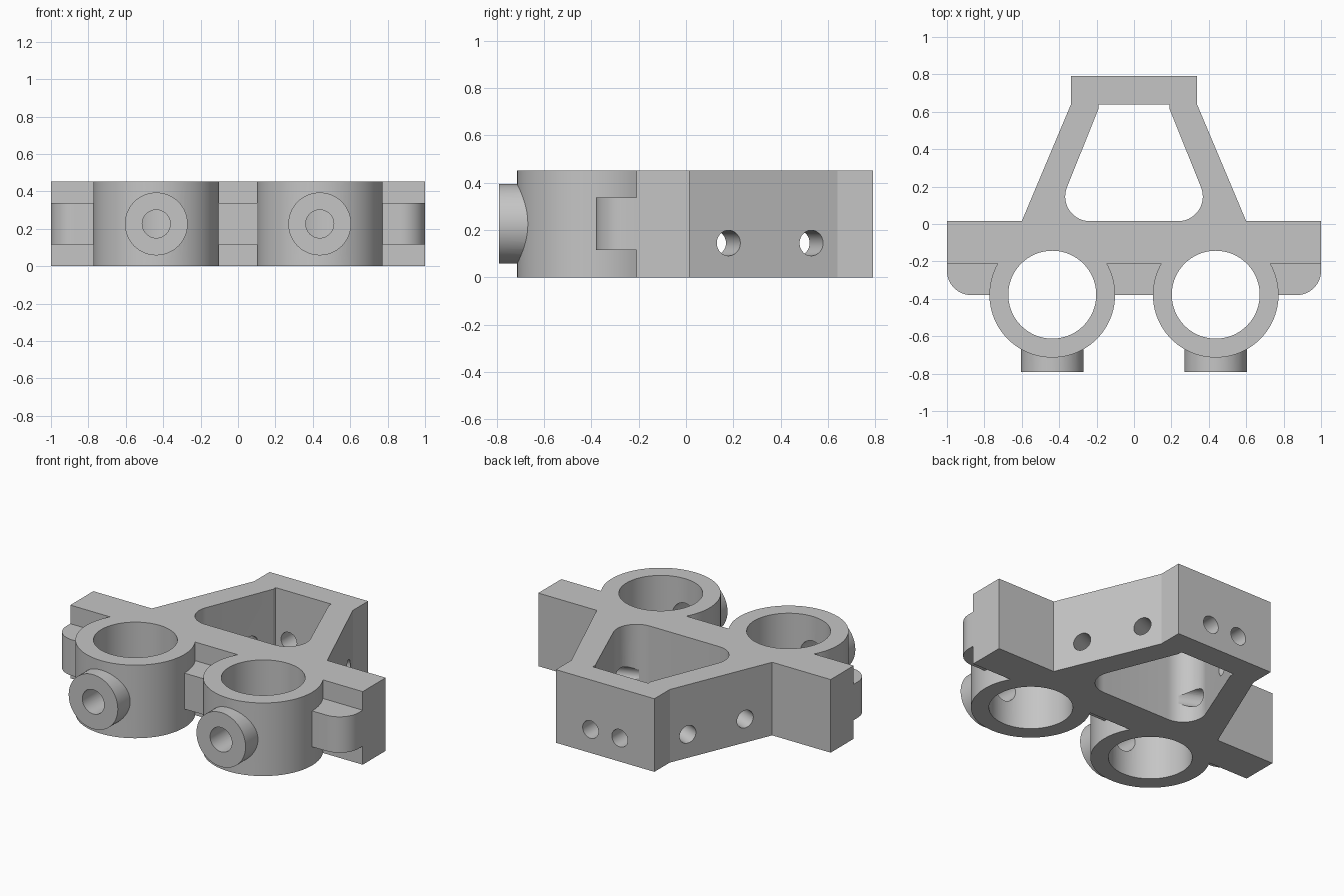
import bpy, bmesh, math
from mathutils import Vector

if "Cube" in bpy.data.objects:
    bpy.data.objects.remove(bpy.data.objects["Cube"])

H = 0.452            # body height
MID = H / 2
RING_X, RING_Y = 0.437, -0.378

grey = bpy.data.materials.new("plain grey")
grey.diffuse_color = (0.56, 0.56, 0.56, 1)
grey.use_nodes = True
grey.node_tree.nodes["Principled BSDF"].inputs["Base Color"].default_value = grey.diffuse_color


def finish(bm, name):
    bmesh.ops.recalc_face_normals(bm, faces=bm.faces)
    me = bpy.data.meshes.new(name)
    bm.to_mesh(me)
    bm.free()
    me.materials.append(grey)
    ob = bpy.data.objects.new(name, me)
    bpy.context.collection.objects.link(ob)
    return ob


def prism(name, pts, z0, z1):
    """Extrude a plan outline from z0 to z1."""
    bm = bmesh.new()
    face = bm.faces.new([bm.verts.new((x, y, z0)) for x, y in pts])
    new = bmesh.ops.extrude_face_region(bm, geom=[face])["geom"]
    bmesh.ops.translate(bm, vec=(0, 0, z1 - z0),
                        verts=[v for v in new if isinstance(v, bmesh.types.BMVert)])
    return finish(bm, name)


def rod(name, a, b, r, n=64):
    """Cylinder from point a to point b."""
    a, b = Vector(a), Vector(b)
    bm = bmesh.new()
    bmesh.ops.create_cone(bm, cap_ends=True, segments=n, radius1=r, radius2=r,
                          depth=(b - a).length)
    ob = finish(bm, name)
    rot = Vector((0, 0, 1)).rotation_difference(b - a).to_matrix().to_4x4()
    rot.translation = (a + b) / 2
    ob.data.transform(rot)
    return ob


def arc(cx, cy, r, a0, a1, n=14):
    return [(cx + r * math.cos(math.radians(a0 + (a1 - a0) * i / n)),
             cy + r * math.sin(math.radians(a0 + (a1 - a0) * i / n)))
            for i in range(n + 1)]


def mirrored(right):
    """Close a right-hand outline with its mirror image."""
    return right + [(-x, y) for x, y in reversed(right)]


def combine(target, tool, op):
    mod = target.modifiers.new(op, 'BOOLEAN')
    mod.operation, mod.solver, mod.object = op, 'EXACT', tool
    bpy.context.view_layer.objects.active = target
    bpy.ops.object.modifier_apply(modifier=mod.name)
    bpy.data.objects.remove(tool)


# crossbar and tapered frame
body = prism("bracket_body", mirrored([(1, -0.21), (1, 0.015), (0.6, 0.015),
                                       (0.337, 0.64), (0.337, 0.79)]), 0, H)

# rounded rib along the front of the crossbar
rib = prism("front_rib", mirrored(arc(0.87, -0.25, 0.13, -90, 0) + [(1, -0.21), (0.97, -0.16)][:1]
                                  + [(0.9, -0.21), (0.9, -0.16)]), 0.115, 0.337)
combine(body, rib, 'UNION')

# clamp rings with front bosses
for s in (-1, 1):
    x = s * RING_X
    combine(body, rod("ring", (x, RING_Y, 0), (x, RING_Y, H), 0.336, 96), 'UNION')
    combine(body, rod("boss", (x, -0.79, MID), (x, -0.6, MID), 0.168), 'UNION')

# frame window with rounded lower corners
tilt = math.degrees(math.atan2(0.263, 0.625))
window = mirrored(arc(0.236, 0.147, 0.132, -90, tilt) + [(0.19, 0.615), (0.19, 0.64)])
combine(body, prism("window_cutter", window, -0.1, H + 0.1), 'DIFFERENCE')

# ring bores, boss holes, side holes square to the tapered walls, back holes
inward = Vector((-0.625, -0.263, 0)).normalized()
for s in (-1, 1):
    x = s * RING_X
    cuts = [((x, RING_Y, -0.1), (x, RING_Y, H + 0.1), 0.235, 96),
            ((x, -0.9, MID), (x, -0.45, MID), 0.075, 48),
            ((s * 0.1, 0.9, 0.145), (s * 0.1, 0.58, 0.145), 0.054, 40)]
    for y in (0.18, 0.53):
        p = Vector((0.6 - (y - 0.015) * 0.263 / 0.625, y, 0.145))
        a, b = p - inward * 0.08, p + inward * (0.27 if y < 0.3 else 0.22)
        cuts.append(((s * a.x, a.y, a.z), (s * b.x, b.y, b.z), 0.054, 40))
    for a, b, r, n in cuts:
        combine(body, rod("hole_cutter", a, b, r, n), 'DIFFERENCE')

# smooth curved walls, crisp edges
bpy.ops.object.select_all(action='DESELECT')
body.select_set(True)
bpy.context.view_layer.objects.active = body
bpy.ops.object.shade_smooth_by_angle(angle=math.radians(20))
